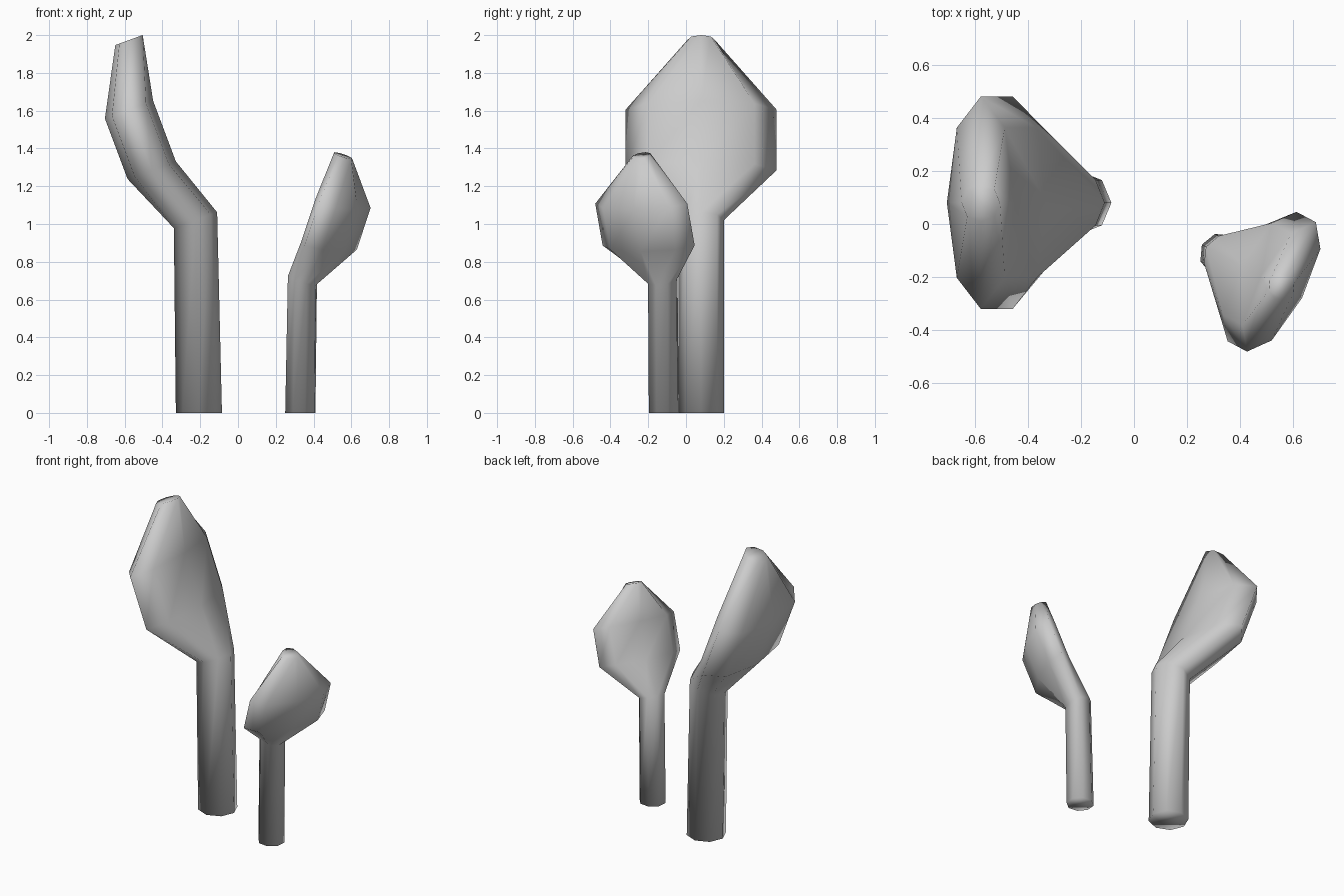
import bpy, bmesh
from math import sin, cos, tau, radians

if "Cube" in bpy.data.objects:
    bpy.data.objects.remove(bpy.data.objects["Cube"])

# Cross-sections of a sprout leaning to -x:
# (centre x, centre z, half depth, half width in y, tilt in degrees)
RINGS = [
    (0.0, 0.0, 0.122, 0.12, 0),        # stem foot
    (-0.018, 1.02, 0.122, 0.12, 20),   # stem bend
    (-0.25, 1.285, 0.136, 0.40, 20),   # lower leaf
    (-0.37, 1.605, 0.136, 0.40, 20),   # upper leaf
    (-0.37, 1.974, 0.077, 0.073, 20),  # tip
]
SIDES = 8


def sprout(name, location, scale, turn):
    """Loft the octagonal rings into one closed, smooth-shaded sprout."""
    bm = bmesh.new()
    loops = []
    for cx, cz, depth, width, tilt in RINGS:
        t = radians(tilt)
        loop = []
        for i in range(SIDES):
            a = tau * i / SIDES
            d = depth * cos(a)
            loop.append(bm.verts.new((cx + d * cos(t), width * sin(a), cz + d * sin(t))))
        loops.append(loop)
    for low, high in zip(loops, loops[1:]):
        for i in range(SIDES):
            j = (i + 1) % SIDES
            bm.faces.new((low[i], low[j], high[j], high[i]))
    bm.faces.new(loops[0][::-1])
    bm.faces.new(loops[-1])
    for f in bm.faces:
        f.smooth = True
    mesh = bpy.data.meshes.new(name)
    bm.to_mesh(mesh)
    bm.free()
    ob = bpy.data.objects.new(name, mesh)
    ob.location = location
    ob.scale = (scale,) * 3
    ob.rotation_euler.z = radians(turn)
    bpy.context.collection.objects.link(ob)
    return ob


# Tall sprout on the left, smaller turned copy on the right
sprout("large_sprout", (-0.207, 0.08, 0), 1.0, 0)
sprout("small_sprout", (0.33, -0.117, 0), 0.69, 152)
